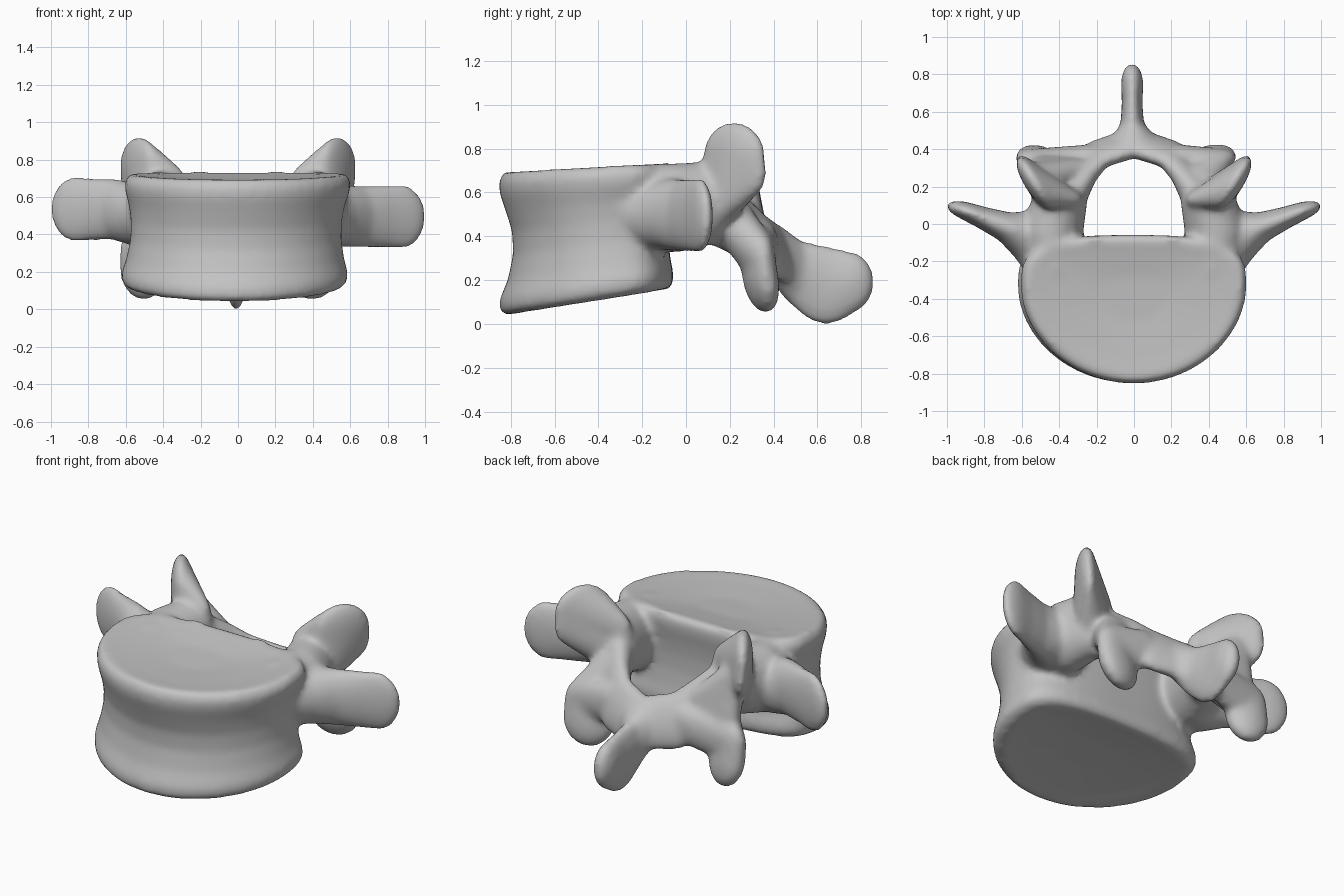
import bpy
import bmesh
from math import sin, cos, pi, radians
from mathutils import Matrix

cube = bpy.data.objects.get("Cube")
if cube:
    bpy.data.objects.remove(cube, do_unlink=True)

bone = bpy.data.materials.new("bone_grey")
bone.use_nodes = True
bone.diffuse_color = (0.55, 0.55, 0.55, 1)
bone.node_tree.nodes["Principled BSDF"].inputs["Base Color"].default_value = (0.55, 0.55, 0.55, 1)

mesh = bpy.data.meshes.new("vertebra")
whole = bmesh.new()


def add_part(bm):
    """Collect a finished closed part into the whole bone."""
    bmesh.ops.recalc_face_normals(bm, faces=bm.faces)
    temp = bpy.data.meshes.new("part")
    bm.to_mesh(temp)
    bm.free()
    whole.from_mesh(temp)
    bpy.data.meshes.remove(temp)


def hull(side, *blobs):
    """Convex hull around ellipsoids: (centre, radii, turn about z, lean about own x)."""
    bm = bmesh.new()
    mirror = Matrix.Diagonal((side, 1, 1, 1))
    for centre, radii, *angles in blobs:
        turn, lean = (angles + [0, 0])[:2]
        m = (mirror @ Matrix.Translation(centre) @ Matrix.Rotation(radians(turn), 4, 'Z')
             @ Matrix.Rotation(radians(lean), 4, 'X') @ Matrix.Diagonal((*radii, 1)))
        bmesh.ops.create_icosphere(bm, subdivisions=3, radius=1, matrix=m)
    bmesh.ops.delete(bm, geom=bm.edges[:], context='EDGES_FACES')
    bmesh.ops.convex_hull(bm, input=bm.verts[:])
    loose = [v for v in bm.verts if not v.link_faces]
    bmesh.ops.delete(bm, geom=loose, context='VERTS')
    add_part(bm)


def chain(side, *blobs):
    """Hulls between each neighbouring pair of blobs."""
    for a, b in zip(blobs, blobs[1:]):
        hull(side, a, b)


def body():
    """Waisted drum with a rounded front, a flat back and dished ends."""
    bm = bmesh.new()
    steps = 64
    # width and back scale, front scale, height
    rings = [(0.3, 0.3, 0.04), (0.7, 0.7, 0.02), (0.93, 0.93, 0), (1, 1, 0.04), (1.01, 1.0, 0.12),
             (0.97, 0.92, 0.25), (0.94, 0.87, 0.42), (0.94, 0.88, 0.58), (0.96, 0.94, 0.72),
             (1, 1, 0.85), (1.01, 1.01, 0.93), (0.96, 0.96, 1), (0.75, 0.75, 0.98), (0.3, 0.3, 0.95)]
    loops = []
    for wide, front, height in rings:
        loop = []
        for i in range(steps):
            a = 2 * pi * i / steps
            c, s = cos(a), sin(a)
            if s > 0:
                x = 0.6 * abs(c) ** 0.72 * (1 if c > 0 else -1)
                y = 0.27 * s ** 0.6 * wide
            else:
                x, y = 0.6 * c, 0.52 * -abs(s) ** 1.05 * front
            x, y = x * wide - 0.02 * (1 - height), -0.38 + y + 0.05 * front
            low = 0.035 + (y + 0.84) * 0.16
            top = 0.695 + (y + 0.84) * 0.055
            loop.append(bm.verts.new((x, y, low + (top - low) * height)))
        loops.append(loop)
    for a, b in zip(loops, loops[1:]):
        for i in range(steps):
            j = (i + 1) % steps
            bm.faces.new((a[i], a[j], b[j], b[i]))
    bm.faces.new(loops[0])
    bm.faces.new(loops[-1])
    add_part(bm)


body()

for side in (1, -1):
    left = side > 0
    # pedicle joining the body to the arch
    chain(side, ((0.42, -0.26, 0.53), (0.16, 0.12, 0.19)),
          ((0.44, -0.04, 0.53), (0.17, 0.12, 0.205)),
          ((0.4, 0.11, 0.55), (0.15, 0.1, 0.19)))
    # transverse process, a flat wing with a broad root
    z = 0.495 if left else 0.535
    chain(side, ((0.43, -0.19, 0.5), (0.16, 0.17, 0.16)),
          ((0.54, -0.08, 0.5), (0.13, 0.15, 0.165)),
          ((0.66, -0.025, z), (0.1, 0.085, 0.165), 20),
          ((0.8, 0.03, z), (0.09, 0.06, 0.17), 20),
          ((0.87, 0.06, z), (0.14, 0.05, 0.175), 18))
    # superior articular process, a cupped upright plate
    cup = ((0.38, 0.14, 0.66), (0.11, 0.06, 0.13), 10)
    plate = ((0.53, 0.22, 0.77), (0.165, 0.055, 0.155), 57)
    hull(side, ((0.4, 0.13, 0.56), (0.14, 0.1, 0.14)), cup)
    hull(side, cup, plate)
    hull(side, plate, ((0.54, 0.25, 0.69), (0.14, 0.05, 0.13), 57),
         ((0.42, 0.15, 0.55), (0.12, 0.08, 0.12)))
    # lamina sloping to the midline
    chain(side, ((0.36, 0.12, 0.52), (0.1, 0.09, 0.16)),
          ((0.28, 0.26, 0.44), (0.11, 0.07, 0.15), -50, 15),
          ((0.2, 0.37, 0.36), (0.1, 0.06, 0.16), -25, 20),
          ((0.0, 0.435, 0.32), (0.09, 0.065, 0.15), 0, 20))
    # inferior articular process flaring down from the lamina
    x, wide = (0.4, 0.15) if left else (0.51, 0.125)
    heel = ((x, 0.33, 0.31), (wide, 0.07, 0.13), 12)
    hull(side, ((0.35, 0.23, 0.45), (0.11, 0.08, 0.12), -30), heel)
    hull(side, ((0.24, 0.37, 0.35), (0.09, 0.055, 0.11)), heel)
    hull(side, heel, ((x, 0.34, 0.205), (wide, 0.075, 0.16), 15, 12))

# web between the right articular processes
hull(-1, ((0.49, 0.25, 0.65), (0.09, 0.06, 0.1), 45),
     ((0.33, 0.28, 0.46), (0.1, 0.07, 0.12), -20),
     ((0.47, 0.33, 0.32), (0.1, 0.06, 0.1)))

# spinous process, a thin blade spreading into the lamina
chain(1, ((0, 0.42, 0.32), (0.14, 0.06, 0.13)),
      ((-0.01, 0.5, 0.235), (0.065, 0.09, 0.15)),
      ((-0.01, 0.64, 0.175), (0.055, 0.17, 0.18)),
      ((-0.01, 0.75, 0.19), (0.06, 0.11, 0.14)))

whole.to_mesh(mesh)
whole.free()
mesh.materials.append(bone)
vertebra = bpy.data.objects.new("vertebra", mesh)
bpy.context.collection.objects.link(vertebra)

# fuse the parts and soften the joins
fuse = vertebra.modifiers.new("fuse", 'REMESH')
fuse.mode = 'VOXEL'
fuse.voxel_size = 0.016
fuse.use_smooth_shade = True
soften = vertebra.modifiers.new("soften", 'SMOOTH')
soften.factor = 0.5
soften.iterations = 14
